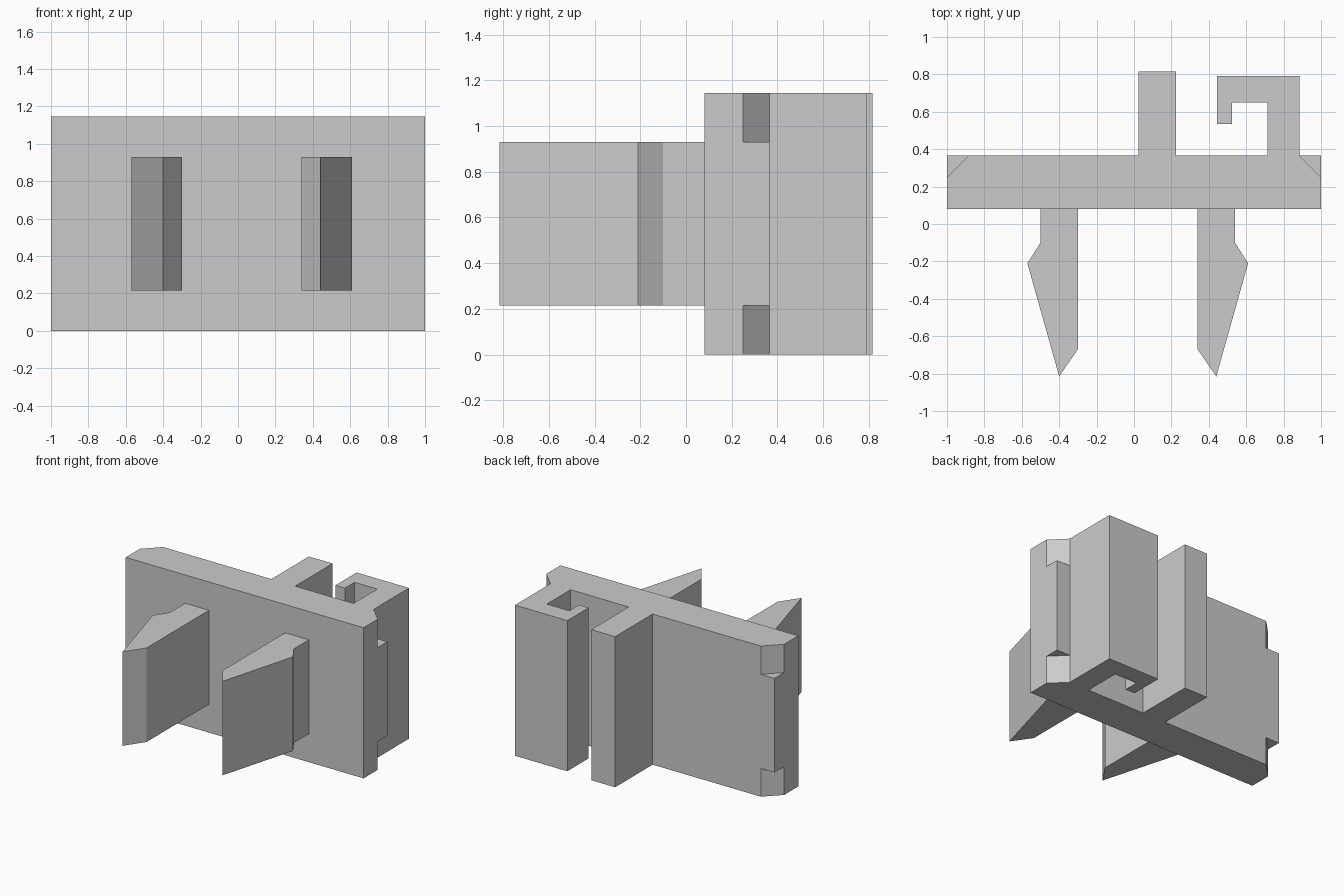
import bpy
import bmesh

cube = bpy.data.objects.get("Cube")
if cube:
    bpy.data.objects.remove(cube, do_unlink=True)

grey = bpy.data.materials.new("light_grey")
grey.use_nodes = True
grey.diffuse_color = (0.6, 0.6, 0.6, 1)
grey.node_tree.nodes["Principled BSDF"].inputs["Base Color"].default_value = (0.6, 0.6, 0.6, 1)


def extrude_outline(name, outline, bottom, top):
    """Closed prism from a plan outline between two heights."""
    bm = bmesh.new()
    base = bm.faces.new([bm.verts.new((x, y, bottom)) for x, y in outline])
    result = bmesh.ops.extrude_face_region(bm, geom=[base])
    raised = [v for v in result["geom"] if isinstance(v, bmesh.types.BMVert)]
    bmesh.ops.translate(bm, verts=raised, vec=(0, 0, top - bottom))
    bmesh.ops.recalc_face_normals(bm, faces=bm.faces)
    mesh = bpy.data.meshes.new(name)
    bm.to_mesh(mesh)
    bm.free()
    mesh.materials.append(grey)
    obj = bpy.data.objects.new(name, mesh)
    bpy.context.collection.objects.link(obj)
    return obj


HEIGHT = 1.145
LOW, HIGH = 0.215, 0.93
FRONT, BACK = 0.08, 0.365
CHAMFER = 0.115

# Plate with the straight rail and hooked rail on its back
body = extrude_outline("plate_with_rails", [
    (-1, FRONT), (1, FRONT), (1, BACK),
    (0.885, BACK), (0.885, 0.79), (0.445, 0.79), (0.445, 0.535),
    (0.525, 0.535), (0.525, 0.65), (0.715, 0.65), (0.715, BACK),
    (0.225, BACK), (0.225, 0.815), (0.025, 0.815), (0.025, BACK),
    (-1, BACK),
], 0, HEIGHT)

# Chamfers on the back edges, at the top and bottom only
for side in (-1, 1):
    for bottom, top in ((-0.1, LOW), (HIGH, HEIGHT + 0.1)):
        wedge = [(side * (1 - CHAMFER), BACK),
                 (side * 1.1, BACK - CHAMFER - 0.1),
                 (side * 1.1, BACK + 0.1)]
        cutter = extrude_outline("chamfer_cutter", wedge, bottom, top)
        cutter.hide_render = True
        cut = body.modifiers.new("chamfer", "BOOLEAN")
        cut.operation = "DIFFERENCE"
        cut.solver = "EXACT"
        cut.object = cutter
        bpy.context.view_layer.objects.active = body
        bpy.ops.object.modifier_apply(modifier=cut.name)
        bpy.data.objects.remove(cutter, do_unlink=True)

# Pair of barbed prongs, mirrored about their shared centre line
CENTRE = 0.02
prong = [(0.32, FRONT), (0.32, -0.67), (0.42, -0.815),
         (0.59, -0.21), (0.52, -0.1), (0.52, FRONT)]
for name, side in (("left_prong", 1), ("right_prong", -1)):
    extrude_outline(name, [(CENTRE + side * x, y) for x, y in prong], LOW, HIGH)
